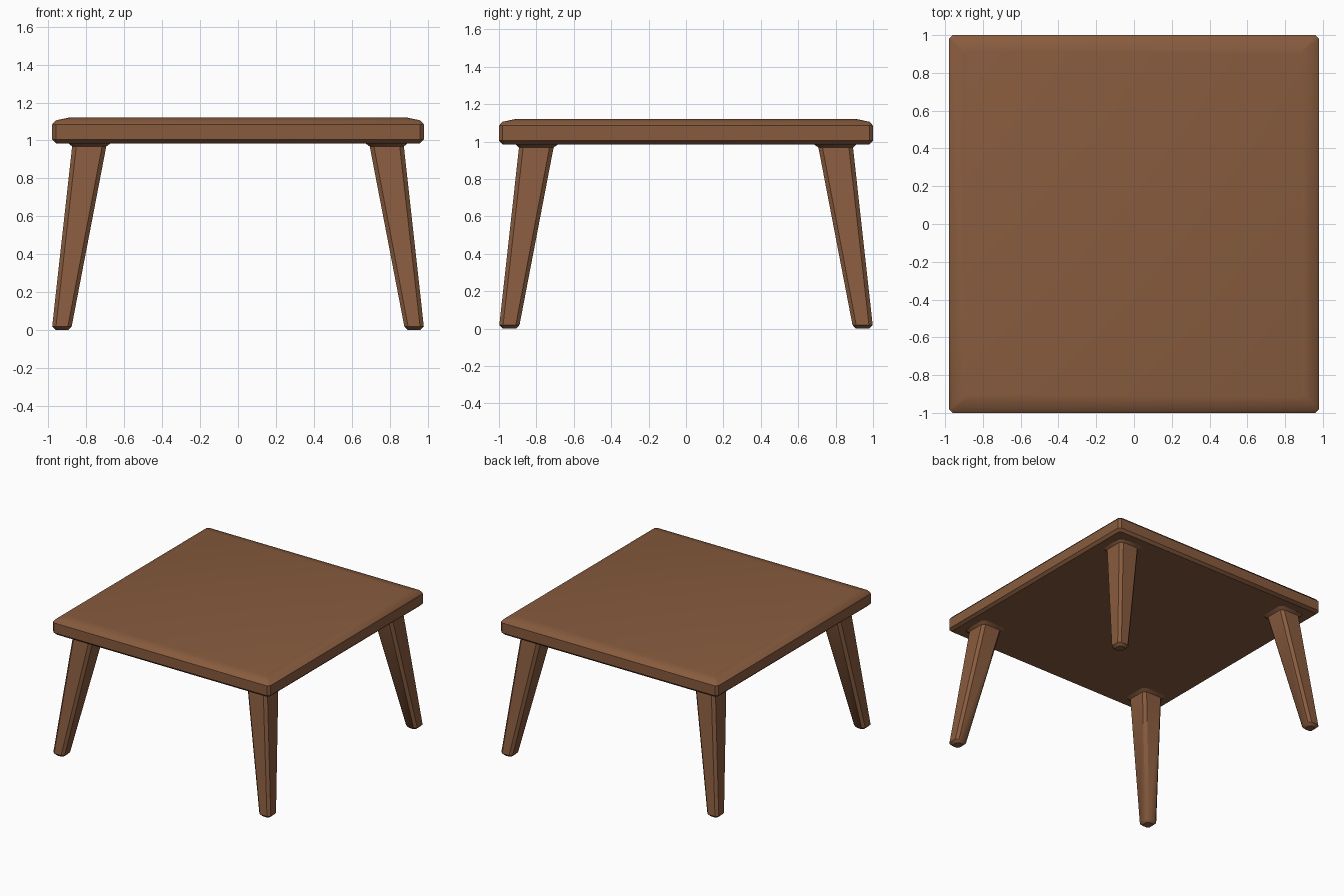
import bpy, bmesh, math

if "Cube" in bpy.data.objects:
    bpy.data.objects.remove(bpy.data.objects["Cube"])

wood = bpy.data.materials.new("brown wood")
wood.diffuse_color = (0.245, 0.105, 0.048, 1)
wood.use_nodes = True
wood.node_tree.nodes["Principled BSDF"].inputs["Base Color"].default_value = wood.diffuse_color


def ring(x0, x1, y0, y1, z, c):
    """Rectangle with chamfered corners at height z."""
    return [(x0 + c, y0, z), (x1 - c, y0, z), (x1, y0 + c, z), (x1, y1 - c, z),
            (x1 - c, y1, z), (x0 + c, y1, z), (x0, y1 - c, z), (x0, y0 + c, z)]


def loft(name, rings):
    """Skin a stack of octagonal rings, bottom to top, and cap both ends."""
    bm = bmesh.new()
    loops = [[bm.verts.new(p) for p in r] for r in rings]
    for a, b in zip(loops, loops[1:]):
        for i in range(8):
            j = (i + 1) % 8
            bm.faces.new((a[i], a[j], b[j], b[i]))
    bm.faces.new(loops[0][::-1])
    bm.faces.new(loops[-1])
    bmesh.ops.recalc_face_normals(bm, faces=bm.faces)
    me = bpy.data.meshes.new(name)
    bm.to_mesh(me)
    bm.free()
    me.materials.append(wood)
    ob = bpy.data.objects.new(name, me)
    bpy.context.collection.objects.link(ob)
    bpy.ops.object.select_all(action='DESELECT')
    bpy.context.view_layer.objects.active = ob
    ob.select_set(True)
    bpy.ops.object.shade_smooth_by_angle(angle=math.radians(35))
    return ob


# Tabletop: (inset, height, corner chamfer), softly crowned at the rim
X, Y = 0.98, 1.0
top_profile = [(0.02, 0.985, 0.015), (0.0, 1.005, 0.02), (0.0, 1.085, 0.02),
               (0.018, 1.106, 0.018), (0.085, 1.12, 0.015)]
loft("tabletop", [ring(-X + i, X - i, -Y + i, Y - i, z, c) for i, z, c in top_profile])

# Legs: (inner, outer, height, chamfer), splayed, tapered, flared at the top
leg_profile = [(0.895, 0.96, 0.0, 0.015), (0.877, 0.98, 0.02, 0.02),
               (0.695, 0.875, 0.968, 0.022), (0.665, 0.898, 0.99, 0.025)]
for sy, side in ((-1, "front"), (1, "back")):
    for sx, hand in ((-1, "left"), (1, "right")):
        rings = []
        for a, b, z, c in leg_profile:
            xs = sorted((sx * a, sx * b))
            ys = sorted((sy * (a + 0.013), sy * (b + 0.018)))
            rings.append(ring(*xs, *ys, z, c))
        loft(f"{side}_{hand}_leg", rings)
